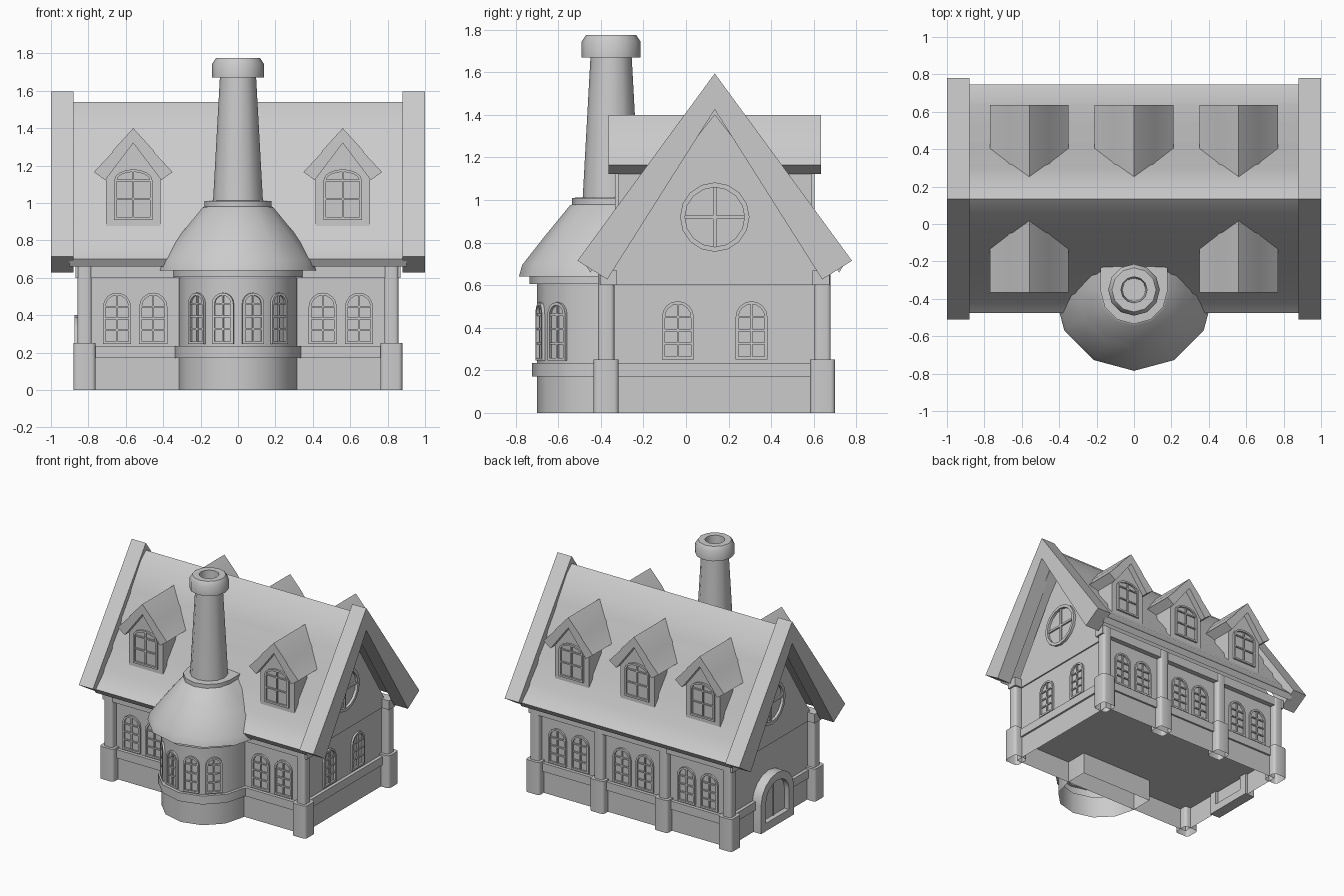
import bpy, bmesh, math
from mathutils import Vector, Matrix

if "Cube" in bpy.data.objects:
    bpy.data.objects.remove(bpy.data.objects["Cube"], do_unlink=True)

GREY = (0.6, 0.6, 0.6, 1.0)
stone = bpy.data.materials.new("plain_grey")
stone.use_nodes = True
stone.diffuse_color = GREY
stone.node_tree.nodes["Principled BSDF"].inputs["Base Color"].default_value = GREY

RIDGE = 0.135          # y of the ridge line
HALF = 0.5             # half depth of the walls
CORNER = 0.82          # x of the corner posts


def finish(name, bm, smooth=35):
    bmesh.ops.recalc_face_normals(bm, faces=bm.faces)
    mesh = bpy.data.meshes.new(name)
    bm.to_mesh(mesh)
    bm.free()
    mesh.shade_smooth()
    mesh.set_sharp_from_angle(angle=math.radians(smooth))
    mesh.materials.append(stone)
    obj = bpy.data.objects.new(name, mesh)
    bpy.context.collection.objects.link(obj)
    return obj


def add_box(bm, lo, hi, matrix=Matrix()):
    lo, hi = Vector(lo), Vector(hi)
    size = Matrix.Diagonal((*(hi - lo), 1))
    bmesh.ops.create_cube(bm, size=1, matrix=matrix @ Matrix.Translation((lo + hi) / 2) @ size)


def box(name, lo, hi, bevel=0, hollow=False):
    bm = bmesh.new()
    add_box(bm, lo, hi)
    if bevel:
        upright = [e for e in bm.edges if abs(e.verts[0].co.z - e.verts[1].co.z) > 0.01]
        bmesh.ops.bevel(bm, geom=upright, offset=bevel, segments=3, profile=0.5, affect='EDGES')
    if hollow:
        base = [f for f in bm.faces if f.calc_center_median().z < lo[2] + 0.001]
        bmesh.ops.delete(bm, geom=base, context='FACES_ONLY')
    return finish(name, bm)


def prism(name, points, start, end, axis, smooth=35):
    """Extrude a (horizontal, z) outline along x or y."""
    bm = bmesh.new()
    def ring(a):
        return [bm.verts.new((a, u, v) if axis == "x" else (u, a, v)) for u, v in points]
    first, last = ring(start), ring(end)
    bm.faces.new(first)
    bm.faces.new(last)
    for i in range(len(points)):
        j = (i + 1) % len(points)
        bm.faces.new((first[i], first[j], last[j], last[i]))
    return finish(name, bm, smooth)


def mirrored(outer, inner, centre=0):
    """Symmetric band outline from half profiles listed apex first."""
    right = outer + inner[::-1]
    left = [(-u, v) for u, v in inner[1:]] + [(-u, v) for u, v in outer[:0:-1]]
    return [(centre + u, v) for u, v in right + left]


def layered(name, profile, y, back=None, sides=12):
    """Round stack of rings; with back set, the rear half runs straight to that y."""
    bm = bmesh.new()
    rings = []
    for r, z in profile:
        turn = sides if back is None else sides // 2 + 1
        pts = [(r * math.cos(math.pi + math.tau * k / sides),
                y + r * math.sin(math.pi + math.tau * k / sides)) for k in range(turn)]
        if back is not None:
            pts += [(r, back), (-r, back)]
        rings.append([bm.verts.new((u, v, z)) for u, v in pts])
    for a, b in zip(rings, rings[1:]):
        for k in range(len(a)):
            m = (k + 1) % len(a)
            bm.faces.new((a[k], a[m], b[m], b[k]))
    bm.faces.new(rings[-1])
    return finish(name, bm)


def facing(x, y, z, degrees):
    """Local x runs sideways, local y outward, local z up."""
    return Matrix.Translation((x, y, z)) @ Matrix.Rotation(math.radians(degrees - 90), 4, 'Z')


def arch(w, h, rise, inset=0, steps=8):
    half, top = w / 2 - inset, h - rise
    pts = [(-half, inset), (half, inset)]
    for k in range(steps + 1):
        a = math.pi * k / steps
        pts.append((half * math.cos(a), top + (rise - inset) * math.sin(a)))
    return pts


def add_band(bm, outer, inner, depth, matrix):
    """Raised frame between two matching outlines."""
    loops = [[bm.verts.new(matrix @ Vector((u, d, v))) for u, v in pts]
             for pts, d in ((outer, -0.01), (outer, depth), (inner, depth), (inner, -0.01))]
    n = len(outer)
    for a, b in zip(loops, loops[1:] + loops[:1]):
        for i in range(n):
            j = (i + 1) % n
            bm.faces.new((a[i], a[j], b[j], b[i]))


def window(name, matrix, w=0.15, h=0.275, rise=0.075, rows=3, depth=0.014):
    bm = bmesh.new()
    edge, bar = 0.014, 0.005
    add_band(bm, arch(w, h, rise), arch(w, h, rise, edge), depth, matrix)
    add_box(bm, (-bar, -0.01, edge), (bar, depth * 0.7, h - edge), matrix)
    for k in range(1, rows + 1):
        z = edge + (h - rise - edge) * k / rows
        add_box(bm, (-w / 2 + edge, -0.01, z - bar), (w / 2 - edge, depth * 0.7, z + bar), matrix)
    return finish(name, bm)


# Walls, open plinth and sill band
for name, out, low, high in (("plinth", 0.01, 0, 0.17), ("sill_band", 0.025, 0.17, 0.235),
                             ("walls", 0, 0.235, 0.62)):
    box(name, (-0.8 - out, RIDGE - HALF - out, low), (0.8 + out, RIDGE + HALF + out, high),
        hollow=low == 0)

# Gable storey and eave beams
gable = [(RIDGE - 0.52, 0.6), (RIDGE + 0.52, 0.6), (RIDGE + 0.5, 0.65), (RIDGE, 1.44), (RIDGE - 0.5, 0.65)]
prism("gable_storey", gable, -0.81, 0.81, "x")
for side, name in ((-1, "front_eave_beam"), (1, "back_eave_beam")):
    y = RIDGE + side * 0.5
    box(name, (-0.87, y - 0.04, 0.6), (0.87, y + 0.04, 0.67))

# Posts with heavy open feet
spots = [(x, RIDGE - 0.51) for x in (-CORNER, CORNER)]
spots += [(CORNER * k / 3, RIDGE + 0.507) for k in (-3, -1, 1, 3)]
for x, y in spots:
    box("post_foot", (x - 0.059, y - 0.059, 0), (x + 0.059, y + 0.059, 0.25), 0.022, True)
    box("post_shaft", (x - 0.038, y - 0.038, 0.25), (x + 0.038, y + 0.038, 0.665), 0.018)

# Main roof with stepped courses
courses = [(0, 1.54), (0.065, 1.48), (0.18, 1.305), (0.187, 1.28), (0.295, 1.13), (0.303, 1.09),
           (0.403, 0.965), (0.41, 0.93), (0.505, 0.82), (0.515, 0.79), (0.61, 0.70)]
prism("main_roof", mirrored(courses, [(0, 1.40), (0.585, 0.66)], RIDGE), -0.9, 0.9, "x", 55)
verge = mirrored([(0, 1.595), (0.645, 0.715)], [(0, 1.425), (0.505, 0.627)], RIDGE)
for side in (-1, 1):
    prism("roof_verge", verge, side * 0.88, side * 1.0, "x")

# Dormers
dormer_roof = mirrored([(0, 1.40), (0.105, 1.285), (0.117, 1.265), (0.21, 1.165)],
                       [(0, 1.32), (0.15, 1.122)])
dormer_wall = [(-0.145, 0.87), (0.145, 0.87), (0.145, 1.15), (0, 1.34), (-0.145, 1.15)]
for side, places in ((-1, (-0.56, 0.56)), (1, (-0.56, 0, 0.56))):
    for x in places:
        back = RIDGE + side * 0.085
        face = RIDGE + side * 0.455
        prism("dormer_wall", [(x + u, v) for u, v in dormer_wall], back, face, "y")
        prism("dormer_roof", [(x + u, v) for u, v in dormer_roof], back, RIDGE + side * 0.5, "y")
        window("dormer_window", facing(x, face, 0.91, side * 90), 0.205, 0.27, 0.06, 2)

# Paired windows on the long walls and two on the left gable wall
for side, centres in ((-1, (-0.55, 0.55)), (1, (-0.55, 0, 0.55))):
    for x in centres:
        for shift in (-0.097, 0.097):
            window("wall_window", facing(x + shift, RIDGE + side * HALF, 0.245, side * 90))
for shift in (-0.173, 0.173):
    window("gable_wall_window", facing(0.8, RIDGE + shift, 0.25, 0))


# Round gable windows
def circle(r, n=16):
    return [(r * math.cos(math.tau * k / n), r * math.sin(math.tau * k / n)) for k in range(n)]


for side in (-1, 1):
    place = facing(side * 0.81, RIDGE, 0.92, 0 if side > 0 else 180)
    bm = bmesh.new()
    add_band(bm, circle(0.163), circle(0.14), 0.02, place)
    add_box(bm, (-0.008, -0.01, -0.145), (0.008, 0.012, 0.145), place)
    add_box(bm, (-0.145, -0.01, -0.008), (0.145, 0.012, 0.008), place)
    finish("round_window", bm)

# Arched door on the right gable wall
place = facing(-0.8, RIDGE, 0, 180)
bm = bmesh.new()
add_band(bm, arch(0.4, 0.4, 0.18), arch(0.4, 0.4, 0.18, 0.06), 0.075, place)
finish("door_frame", bm)
bm = bmesh.new()
bm.faces.new([bm.verts.new(place @ Vector((u, 0.035, v))) for u, v in arch(0.4, 0.4, 0.18, 0.055)])
add_box(bm, (-0.005, 0.02, 0.055), (0.005, 0.042, 0.34), place)
finish("door", bm)

# Round bay: body, layered roof and chimney
BAY = -0.385
BACK = -0.2
layered("bay_body", [(0.315, 0), (0.315, 0.17), (0.338, 0.17), (0.338, 0.235), (0.315, 0.235),
                     (0.315, 0.605), (0.35, 0.605), (0.35, 0.65)], BAY, BACK)
layered("bay_roof", [(0.3, 0.64), (0.43, 0.64), (0.415, 0.695), (0.305, 0.835), (0.28, 0.865),
                     (0.19, 0.975), (0.18, 0.98), (0.18, 1.01), (0.1, 1.015)], -0.355, BACK)
layered("chimney", [(0.135, 0.98), (0.097, 1.67), (0.138, 1.67), (0.138, 1.745),
                    (0.118, 1.775), (0.07, 1.775), (0.062, 1.6)], -0.352)
apothem = 0.315 * math.cos(math.pi / 12)
for degrees in (-135, -105, -75, -45):
    a = math.radians(degrees)
    window("bay_window", facing(apothem * math.cos(a), BAY + apothem * math.sin(a), 0.245, degrees),
           0.118, 0.275, 0.059)
